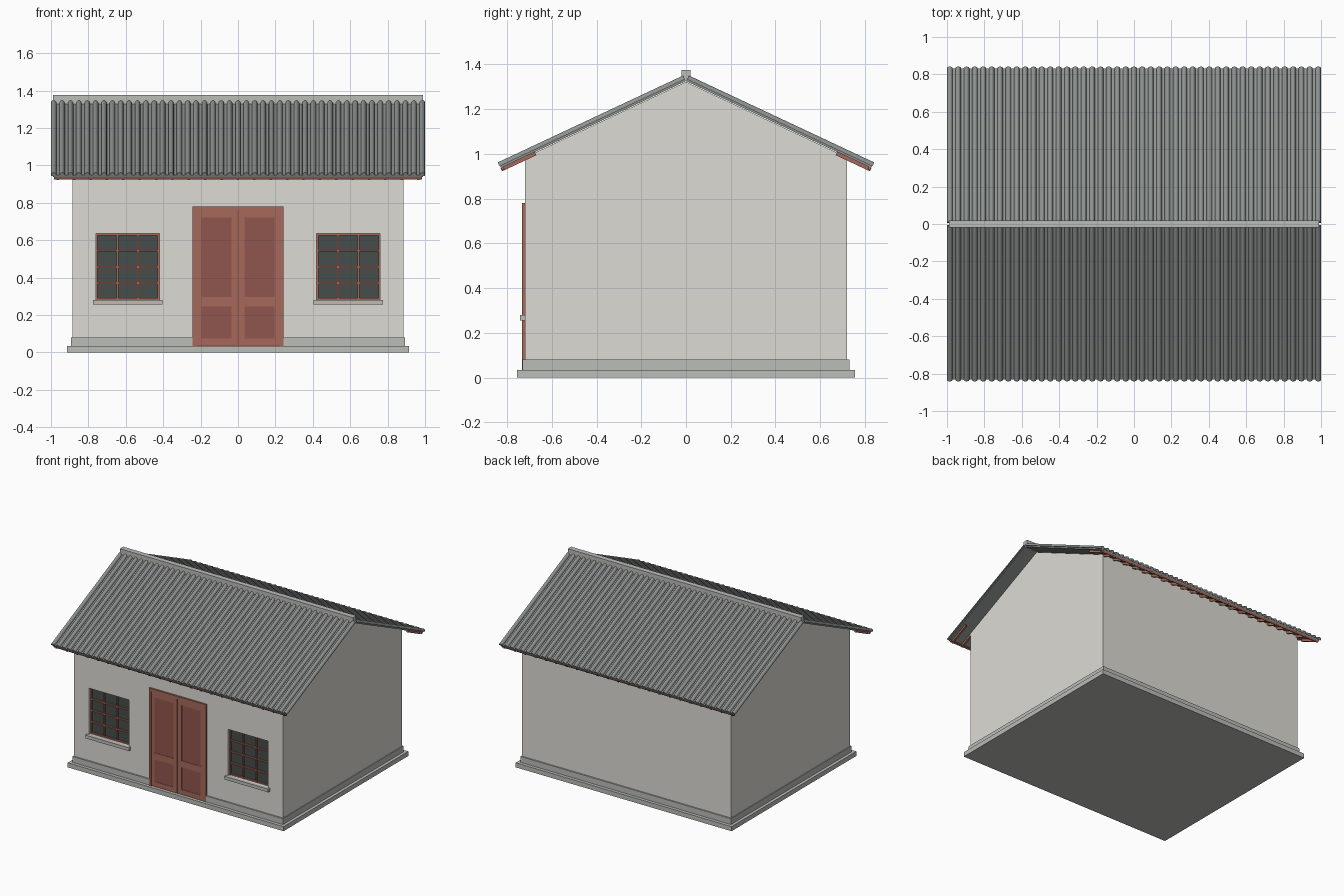
import bpy, bmesh, math
from mathutils import Matrix, Vector

if "Cube" in bpy.data.objects:
    bpy.data.objects.remove(bpy.data.objects["Cube"])

def mat(name, r, g, b):
    m = bpy.data.materials.new(name)
    m.diffuse_color = (r, g, b, 1)
    m.use_nodes = True
    m.node_tree.nodes["Principled BSDF"].inputs["Base Color"].default_value = m.diffuse_color
    return m

PLASTER = mat("plaster", 0.72, 0.71, 0.66)
STONE = mat("stone", 0.50, 0.51, 0.48)
TILE = mat("tile", 0.27, 0.29, 0.28)
WOOD = mat("red_wood", 0.38, 0.14, 0.10)
PANEL = mat("dark_red_wood", 0.28, 0.09, 0.075)
GLASS = mat("glass", 0.06, 0.075, 0.07)

def prism(name, pts, offset, material, frame=Matrix()):
    """Extrude a closed outline of points along an offset."""
    bm = bmesh.new()
    face = bm.faces.new([bm.verts.new(p) for p in pts])
    ext = bmesh.ops.extrude_face_region(bm, geom=[face])
    bmesh.ops.translate(bm, vec=Vector(offset),
                        verts=[v for v in ext["geom"] if isinstance(v, bmesh.types.BMVert)])
    bm.transform(frame)
    bmesh.ops.recalc_face_normals(bm, faces=bm.faces)
    me = bpy.data.meshes.new(name)
    bm.to_mesh(me)
    bm.free()
    ob = bpy.data.objects.new(name, me)
    bpy.context.collection.objects.link(ob)
    me.materials.append(material)
    return ob

def box(name, x0, x1, y0, y1, z0, z1, material, frame=Matrix()):
    pts = [(x0, y0, z0), (x1, y0, z0), (x1, y1, z0), (x0, y1, z0)]
    return prism(name, pts, (0, 0, z1 - z0), material, frame)

def mirror(ob, axis):
    m = ob.modifiers.new("mirror", 'MIRROR')
    m.use_axis = [i == axis for i in range(3)]
    return ob

def array(ob, count, step):
    a = ob.modifiers.new("array", 'ARRAY')
    a.count = count
    a.use_relative_offset = False
    a.use_constant_offset = True
    a.constant_offset_displace = step

# Foundation and plinth
box("foundation", -0.915, 0.915, -0.755, 0.755, 0, 0.035, STONE)
box("plinth", -0.892, 0.892, -0.73, 0.73, 0.035, 0.08, STONE)

# Gabled walls
SLOPE, RIDGE = math.atan(0.469), 1.322
eave = RIDGE - 0.72 * 0.469
walls = prism("walls", [(-0.885, -0.72, 0.06), (-0.885, 0.72, 0.06), (-0.885, 0.72, eave),
                        (-0.885, 0, RIDGE), (-0.885, -0.72, eave)], (1.77, 0, 0), PLASTER)

# Window openings
for s in (-1, 1):
    c = box("window_cutter", s * 0.59 - 0.17, s * 0.59 + 0.17, -0.8, -0.675, 0.28, 0.635, PLASTER)
    c.hide_render = True
    c.hide_viewport = True
    b = walls.modifiers.new("opening", 'BOOLEAN')
    b.object = c
    b.operation = 'DIFFERENCE'
    b.solver = 'EXACT'

# Windows: glass, frame, glazing bars and sill
X0, X1, Z0, Z1 = 0.42, 0.76, 0.28, 0.635
mirror(box("window_glass", X0, X1, -0.69, -0.67, Z0, Z1, GLASS), 0)
for i in range(4):
    x = X0 + 0.005 + (X1 - X0 - 0.01) * i / 3
    mirror(box("window_upright", x - 0.005, x + 0.005, -0.702, -0.685, Z0, Z1, WOOD), 0)
for i in range(5):
    z = Z0 + 0.005 + (Z1 - Z0 - 0.01) * i / 4
    mirror(box("window_crossbar", X0, X1, -0.700, -0.685, z - 0.005, z + 0.005, WOOD), 0)
mirror(box("window_sill", 0.405, 0.775, -0.742, -0.68, 0.255, 0.28, STONE), 0)

# Door: frame, leaves with recessed panels
mirror(box("door_jamb", 0.222, 0.242, -0.734, -0.70, 0.035, 0.78, WOOD), 0)
box("door_head", -0.242, 0.242, -0.734, -0.70, 0.758, 0.78, WOOD)
mirror(box("door_panel", 0, 0.222, -0.7305, -0.70, 0.035, 0.758, PANEL), 0)
for x0, x1 in ((0.002, 0.035), (0.195, 0.222)):
    mirror(box("door_stile", x0, x1, -0.733, -0.70, 0.04, 0.758, WOOD), 0)
for z0, z1 in ((0.04, 0.075), (0.245, 0.295), (0.72, 0.758)):
    mirror(box("door_rail", 0.035, 0.195, -0.733, -0.70, z0, z1, WOOD), 0)

# Roof frame: local y runs down the front slope, local z is the slope normal
c, s = math.cos(SLOPE), math.sin(SLOPE)
roof = Matrix(((-1, 0, 0, 0), (0, -c, -s, 0), (0, -s, c, RIDGE), (0, 0, 0, 1)))
LEN = 0.912
mirror(box("roof_deck", -0.99, 0.99, 0, LEN, 0.003, 0.014, TILE, roof), 1)

# Rows of half-round tiles
N, W = 45, 0.985
arc = [(W + 0.015 * math.cos(math.pi * i / 8), 0, 0.012 + 0.019 * math.sin(math.pi * i / 8))
       for i in range(9)]
tile = prism("roof_tile_row", arc, (0, LEN + 0.003, 0), TILE, roof)
array(tile, N, (2 * W / (N - 1), 0, 0))
mirror(tile, 1)

# Eave board, rafter tails and ridge cap
mirror(box("eave_board", -0.985, 0.985, LEN - 0.012, LEN, -0.010, 0.003, WOOD, roof), 1)
tail = box("rafter_tail", 0.957, 0.970, 0.745, LEN + 0.002, -0.013, 0.003, WOOD, roof)
array(tail, 23, (1.927 / 22, 0, 0))
mirror(tail, 1)
box("ridge_cap", -0.988, 0.988, -0.02, 0.02, 1.325, 1.375, STONE)
